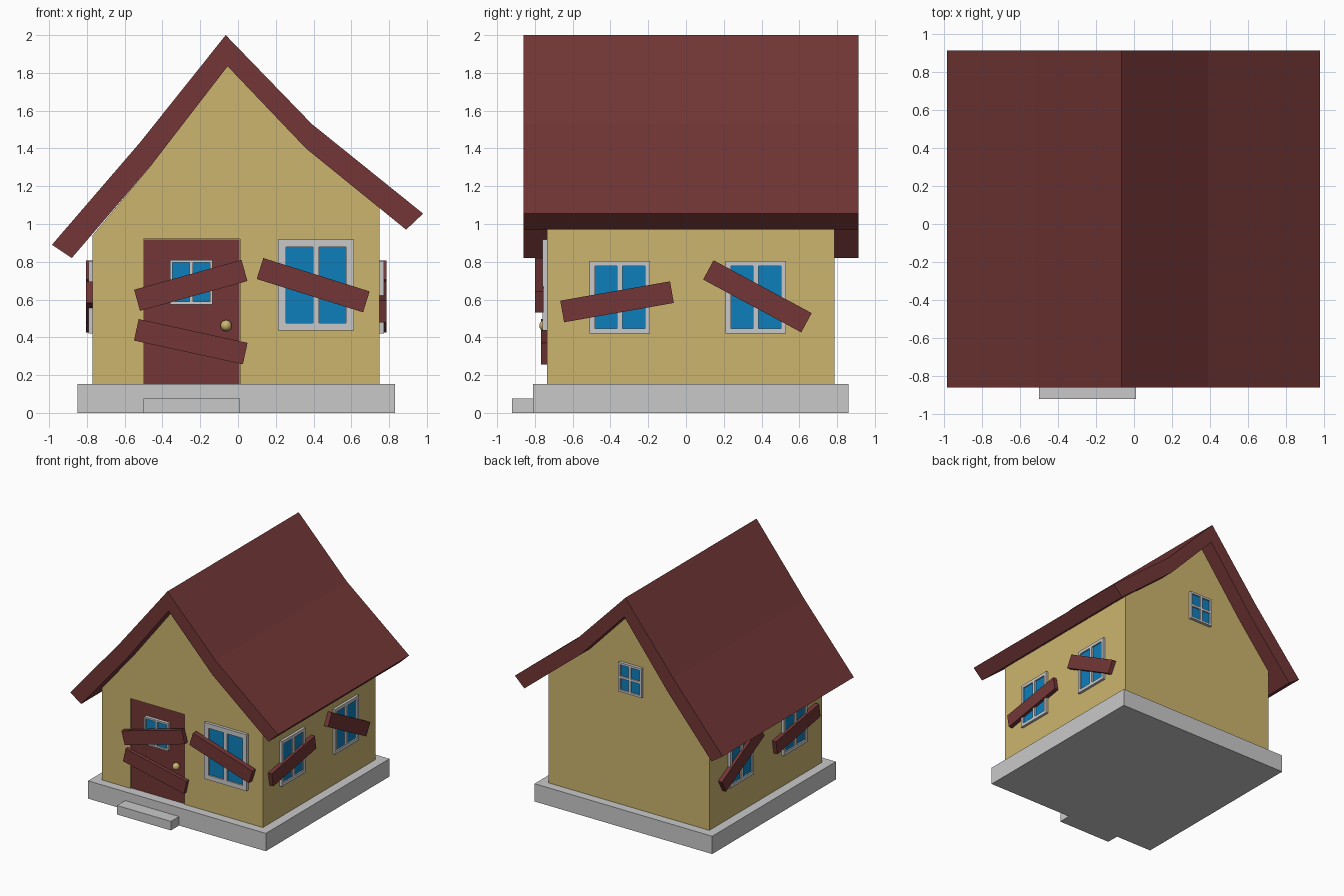
import bpy, bmesh, math
from mathutils import Matrix, Vector

if "Cube" in bpy.data.objects:
    bpy.data.objects.remove(bpy.data.objects["Cube"])


def material(name, r, g, b):
    lin = [((c / 255 + 0.055) / 1.055) ** 2.4 for c in (r, g, b)]
    m = bpy.data.materials.new(name)
    m.diffuse_color = (*lin, 1)
    m.use_nodes = True
    m.node_tree.nodes["Principled BSDF"].inputs["Base Color"].default_value = m.diffuse_color
    return m


RED = material("dark red wood", 115, 54, 54)
YELLOW = material("yellow plaster", 204, 181, 109)
GREY = material("light grey", 201, 201, 201)
BLUE = material("blue glass", 14, 127, 188)


def finish(name, bm, mats, matrix=Matrix()):
    bmesh.ops.recalc_face_normals(bm, faces=bm.faces)
    mesh = bpy.data.meshes.new(name)
    bm.to_mesh(mesh)
    bm.free()
    for m in mats:
        mesh.materials.append(m)
    ob = bpy.data.objects.new(name, mesh)
    ob.matrix_world = matrix
    bpy.context.collection.objects.link(ob)
    return ob


def add_box(bm, x0, x1, y0, y1, z0, z1, index=0):
    mat = Matrix.Translation(((x0 + x1) / 2, (y0 + y1) / 2, (z0 + z1) / 2)) @ \
        Matrix.Diagonal((x1 - x0, y1 - y0, z1 - z0, 1))
    verts = bmesh.ops.create_cube(bm, size=1, matrix=mat)["verts"]
    for f in {f for v in verts for f in v.link_faces}:
        f.material_index = index


def box(name, mat, *bounds, matrix=Matrix()):
    bm = bmesh.new()
    add_box(bm, *bounds)
    return finish(name, bm, [mat], matrix)


def extrude_profile(name, mat, points, y0, y1):
    """Closed x-z profile extruded along y."""
    bm = bmesh.new()
    face = bm.faces.new([bm.verts.new((x, y0, z)) for x, z in points])
    new = bmesh.ops.extrude_face_region(bm, geom=[face])["geom"]
    bmesh.ops.translate(bm, vec=(0, y1 - y0, 0),
                        verts=[v for v in new if isinstance(v, bmesh.types.BMVert)])
    return finish(name, bm, [mat])


def wall_frame(u, out, origin):
    """Local axes on a wall: u sideways, z up, third axis outward."""
    m = Matrix((u, (0, 0, 1), out)).transposed().to_4x4()
    m.translation = Vector(origin)
    return m


FRONT = wall_frame((1, 0, 0), (0, -1, 0), (0, -0.735, 0))
BACK = wall_frame((-1, 0, 0), (0, 1, 0), (0, 0.785, 0))
RIGHT = wall_frame((0, 1, 0), (1, 0, 0), (0.75, 0, 0))
LEFT = wall_frame((0, -1, 0), (-1, 0, 0), (-0.77, 0, 0))


def window(name, wall, u0, u1, v0, v1, border, bar, rows=1, depth=0.025, back=0.0):
    bm = bmesh.new()
    d = (back, depth)
    add_box(bm, u0, u0 + border, v0, v1, *d)
    add_box(bm, u1 - border, u1, v0, v1, *d)
    add_box(bm, u0 + border, u1 - border, v0, v0 + border, *d)
    add_box(bm, u0 + border, u1 - border, v1 - border, v1, *d)
    mu, mv = (u0 + u1) / 2, (v0 + v1) / 2
    add_box(bm, mu - bar / 2, mu + bar / 2, v0 + border, v1 - border, *d)
    if rows == 2:
        add_box(bm, u0 + border, u1 - border, mv - bar / 2, mv + bar / 2, back, depth - 0.001)
    # glass
    add_box(bm, u0 + border, u1 - border, v0 + border, v1 - border, back, depth - 0.012, 1)
    return finish(name, bm, [GREY, BLUE], wall)


def board(name, wall, u, v, angle, w0, w1, length=0.59, width=0.116):
    m = wall @ Matrix.Translation((u, v, 0)) @ Matrix.Rotation(math.radians(angle), 4, 'Z')
    box(name, RED, -length / 2, length / 2, -width / 2, width / 2, w0, w1, matrix=m)


# Foundation and step
box("foundation", GREY, -0.85, 0.83, -0.81, 0.86, 0, 0.152)
box("front_step", GREY, -0.5, 0.01, -0.92, -0.81, 0, 0.077)

# Walls with gable ends, bent like the roof underside
walls = extrude_profile("walls", YELLOW, [
    (-0.77, 0.15), (0.75, 0.15), (0.75, 1.085), (0.36, 1.40),
    (-0.055, 1.835), (-0.46, 1.31), (-0.77, 0.94)], -0.735, 0.785)

# Doorway recess
cutter = box("doorway_cutter", YELLOW, -0.5, 0.01, -0.9, -0.722, 0.1, 0.92)
cutter.hide_render = True
cutter.hide_viewport = True
cut = walls.modifiers.new("doorway", 'BOOLEAN')
cut.operation = 'DIFFERENCE'
cut.solver = 'EXACT'
cut.object = cutter

# Sagging roof
extrude_profile("roof", RED, [
    (-0.985, 0.89), (-0.52, 1.43), (-0.065, 2.0), (0.39, 1.53), (0.98, 1.055),
    (0.89, 0.97), (0.36, 1.40), (-0.055, 1.835), (-0.46, 1.31), (-0.88, 0.82)],
    -0.86, 0.912)

# Door, its window and knob
box("door", RED, -0.497, 0.007, 0.152, 0.917, -0.03, -0.009, matrix=FRONT)
window("door_window", FRONT, -0.36, -0.135, 0.575, 0.81, 0.014, 0.018, 2, 0.018, -0.015)
bm = bmesh.new()
bmesh.ops.create_uvsphere(bm, u_segments=14, v_segments=8, radius=0.03)
for f in bm.faces:
    f.smooth = True
finish("door_knob", bm, [YELLOW], FRONT @ Matrix.Translation((-0.063, 0.462, 0.012)))

# Windows
window("front_window", FRONT, 0.213, 0.613, 0.435, 0.917, 0.04, 0.032)
window("attic_window", BACK, -0.075, 0.145, 1.125, 1.375, 0.018, 0.02, 2)
for side, wall, s in (("right", RIGHT, 1), ("left", LEFT, -1)):
    for place, y in (("front", -0.35), ("rear", 0.37)):
        window(f"{side}_{place}_window", wall, y * s - 0.16, y * s + 0.16,
               0.42, 0.805, 0.027, 0.03, depth=0.022)

# Boards nailed over the openings
board("door_upper_board", FRONT, -0.25, 0.675, 15.5, 0.015, 0.055)
board("door_lower_board", FRONT, -0.25, 0.377, -12.3, 0.0, 0.032)
board("front_window_board", FRONT, 0.398, 0.676, -17.4, 0.02, 0.065)
board("right_front_board", RIGHT, -0.365, 0.588, 10, 0.0, 0.036)
board("right_rear_board", RIGHT, 0.378, 0.617, -28.3, 0.0, 0.036)
board("left_front_board", LEFT, 0.365, 0.588, 10, 0.0, 0.036)
board("left_rear_board", LEFT, -0.378, 0.617, 28.3, 0.0, 0.036)
